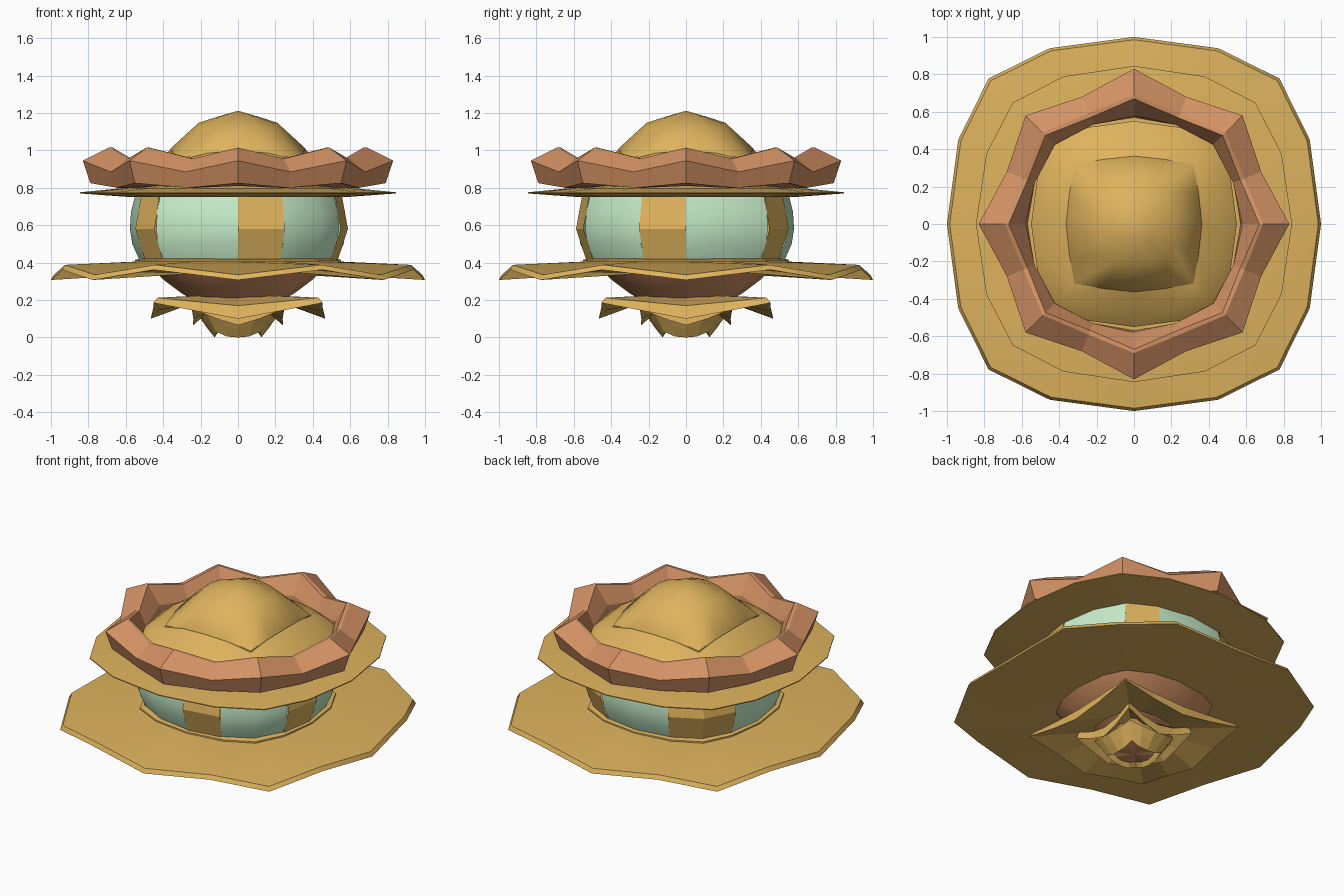
import bpy, bmesh, math

if "Cube" in bpy.data.objects:
    bpy.data.objects.remove(bpy.data.objects["Cube"])


def material(name, rgb):
    m = bpy.data.materials.new(name)
    m.diffuse_color = (*rgb, 1)
    m.use_nodes = True
    m.node_tree.nodes["Principled BSDF"].inputs["Base Color"].default_value = m.diffuse_color
    return m


GOLD = material("gold", (0.73, 0.45, 0.11))
COPPER = material("copper", (0.66, 0.29, 0.13))
MINT = material("mint_glass", (0.57, 0.85, 0.59))


def ring(bm, radii, zs, mid_angle):
    """16 points; radii and heights given at side centre, in-between, corner."""
    verts = []
    for i in range(16):
        q, k = divmod(i, 4)
        j = (0, 1, 2, 1)[k]
        a = math.radians((0, mid_angle, 45, 90 - mid_angle)[k] + 90 * q)
        verts.append(bm.verts.new((radii[j] * math.cos(a), radii[j] * math.sin(a), zs[j])))
    return verts


def loft(name, rings, mat, closed=False, segs=range(16), smooth=None, mid_angle=25.6):
    bm = bmesh.new()
    loops = [ring(bm, r, z, mid_angle) for r, z in rings]
    pairs = list(zip(loops, loops[1:]))
    if closed:
        pairs.append((loops[-1], loops[0]))
    for a, b in pairs:
        for i in segs:
            j = (i + 1) % 16
            bm.faces.new((a[i], a[j], b[j], b[i]))
    bmesh.ops.remove_doubles(bm, verts=bm.verts, dist=0.0005)
    loose = [v for v in bm.verts if not v.link_faces]
    bmesh.ops.delete(bm, geom=loose, context='VERTS')
    bmesh.ops.recalc_face_normals(bm, faces=bm.faces)
    me = bpy.data.meshes.new(name)
    bm.to_mesh(me)
    bm.free()
    me.materials.append(mat)
    ob = bpy.data.objects.new(name, me)
    bpy.context.collection.objects.link(ob)
    if smooth:
        bpy.ops.object.select_all(action='DESELECT')
        ob.select_set(True)
        bpy.context.view_layer.objects.active = ob
        bpy.ops.object.shade_smooth_by_angle(angle=math.radians(smooth))
    return ob


def rsq(r, z, mid=1.042, corner=1.10):
    """Rounded-square ring at one height."""
    return (r, r * mid, r * corner), (z, z, z)


def wave(r, low, high):
    """Rounded-square ring with drooping and raised points."""
    return (r, r * 1.042, r * 1.10), (low, high, low)


# foot: small cup with raised corners, and its copper underside
loft("foot", [
    ((0.11, 0.115, 0.13), (0.03, 0.035, 0.05)),
    ((0.125, 0.135, 0.165), (0.0, 0.005, 0.03)),
    ((0.165, 0.175, 0.20), (0.05, 0.06, 0.08)),
    ((0.20, 0.21, 0.24), (0.10, 0.11, 0.13)),
    ((0.16, 0.17, 0.18), (0.20,) * 3),
], GOLD)
loft("foot_cap", [rsq(0, 0.03), ((0.11, 0.115, 0.13), (0.03, 0.035, 0.05))], COPPER)

# square skirts whose corners lift and side centres droop
loft("lower_skirt", [
    rsq(0.14, 0.20),
    ((0.235, 0.26, 0.34), (0.13, 0.15, 0.20)),
    ((0.24, 0.265, 0.35), (0.065, 0.10, 0.155)),
    rsq(0.14, 0.16),
], GOLD, closed=True)
loft("upper_skirt", [
    rsq(0.20, 0.225),
    ((0.45, 0.485, 0.61), (0.17, 0.19, 0.212)),
    ((0.467, 0.50, 0.64), (0.10, 0.14, 0.185)),
    rsq(0.22, 0.195),
], GOLD, closed=True)

# bowl under the wide brim
loft("bowl", [rsq(0, 0.13), rsq(0.17, 0.16), rsq(0.30, 0.235), rsq(0.40, 0.31),
              rsq(0.46, 0.37), rsq(0, 0.38)], COPPER, smooth=40)

# wide wavy brim
loft("wide_brim", [
    rsq(0.45, 0.405),
    rsq(0.56, 0.405),
    wave(0.985, 0.335, 0.388),
    wave(1.0, 0.307, 0.362),
    rsq(0.42, 0.345),
], GOLD, closed=True, smooth=25)

# collar the glass sits on
loft("lower_collar", [rsq(0, 0.40), rsq(0.55, 0.40), rsq(0.55, 0.415),
                      rsq(0.51, 0.425), rsq(0, 0.425)], GOLD)

# lantern body: every third panel is a post, the rest glass
posts = {(6 + 3 * k) % 16 for k in range(6)}
panes = [i for i in range(16) if i not in posts]
body = dict(mid=1.025, corner=1.07)
loft("glass_panes", [rsq(0.53, 0.42, **body), rsq(0.565, 0.50, **body),
                     rsq(0.578, 0.58, **body), rsq(0.572, 0.67, **body),
                     rsq(0.55, 0.76, **body)], MINT, segs=panes, smooth=60, mid_angle=24.5)
loft("posts", [rsq(0.535, 0.42, **body), rsq(0.588, 0.58, **body), rsq(0.555, 0.76, **body)],
     GOLD, segs=sorted(posts), mid_angle=24.5)

# thin upper brim
loft("upper_brim", [rsq(0, 0.745), rsq(0.57, 0.75), rsq(0.845, 0.770, 1.035, 1.085),
                    rsq(0.845, 0.776, 1.035, 1.085), rsq(0.60, 0.80), rsq(0, 0.80)],
     GOLD, smooth=30)

# eight-pointed crown
loft("crown", [
    ((0.57, 0.575, 0.60), (0.81, 0.80, 0.81)),
    ((0.58, 0.575, 0.60), (0.90, 0.86, 0.90)),
    ((0.67, 0.615, 0.67), (1.015, 0.955, 1.015)),
    ((0.69, 0.64, 0.69), (1.015, 0.955, 1.015)),
    ((0.83, 0.735, 0.82), (0.945, 0.885, 0.945)),
    ((0.79, 0.70, 0.78), (0.825, 0.80, 0.825)),
], COPPER, closed=True, mid_angle=22.4)

# domed roof: rim below the seam, squarer cap above it
seam = ((0.363, 0.383, 0.45), (1.0, 0.985, 0.945))
loft("dome_rim", [rsq(0.53, 0.79), rsq(0.55, 0.87), rsq(0.48, 0.93, 1.04, 1.12), seam],
     GOLD, smooth=40)
loft("dome_cap", [
    seam,
    ((0.363, 0.383, 0.45), (1.008, 0.993, 0.953)),
    ((0.21, 0.22, 0.25), (1.148, 1.14, 1.115)),
    rsq(0.10, 1.183),
    rsq(0, 1.212),
], GOLD, smooth=50)
